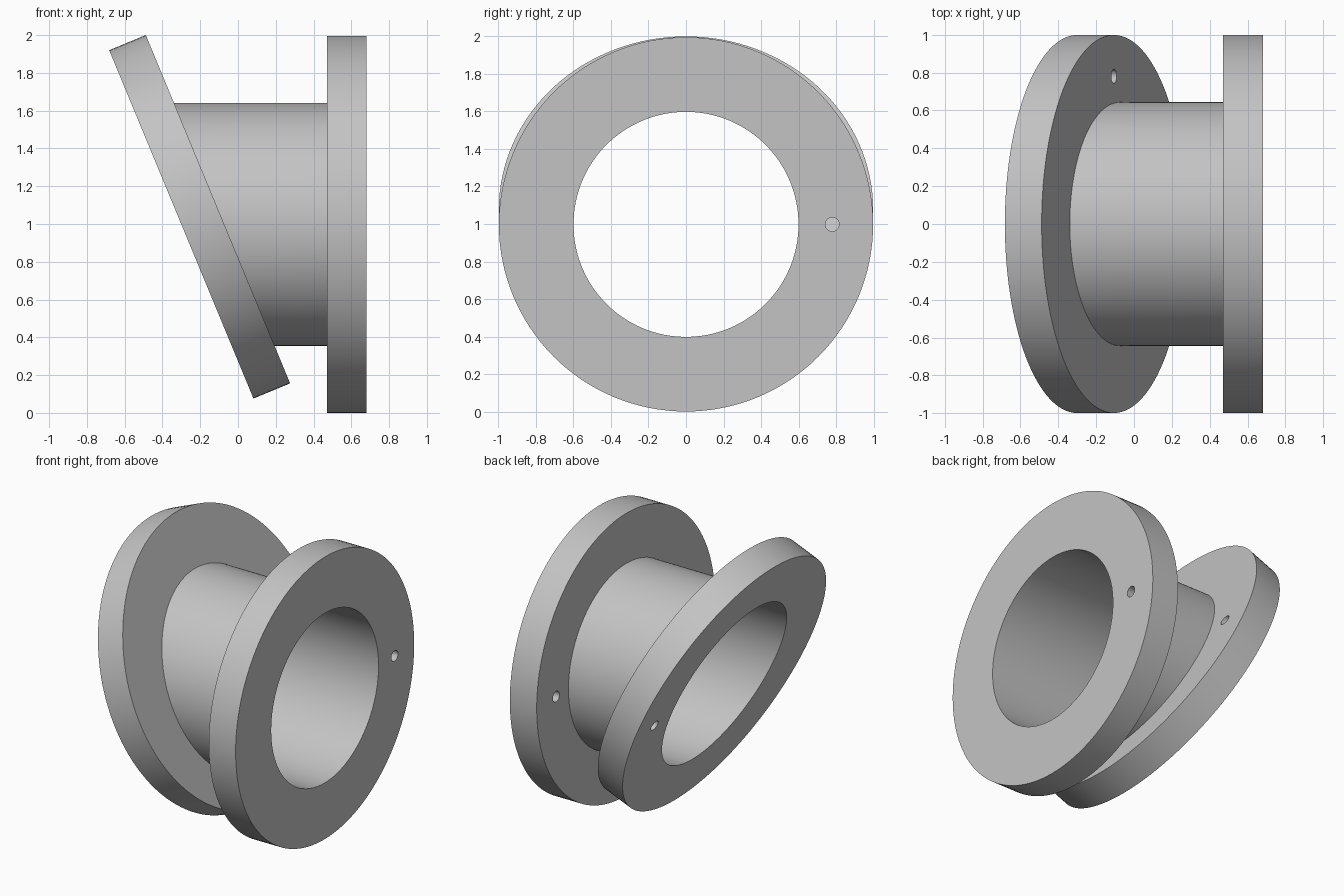
import bpy, bmesh, math
from mathutils import Matrix, Vector

if "Cube" in bpy.data.objects:
    bpy.data.objects.remove(bpy.data.objects["Cube"])

R, T = 0.998, 0.21            # flange radius and thickness
BORE, PIPE = 0.6, 0.643       # pipe inner and outer radius
PIN_R, PIN_Y = 0.037, 0.78    # locating hole
TILT = math.radians(22.5)
CZ = R                        # height of the pipe axis
X_TILT, X_END = -0.30, 0.68   # outer face centres of the two flanges


def cylinder(name, radius, x0, x1, frame, y=0.0, sides=128):
    """Cylinder along the local x axis of the given frame."""
    bm = bmesh.new()
    place = (frame @ Matrix.Translation(((x0 + x1) / 2, y, 0))
             @ Matrix.Rotation(math.pi / 2, 4, 'Y'))
    bmesh.ops.create_cone(bm, cap_ends=True, segments=sides, radius1=radius,
                          radius2=radius, depth=x1 - x0, matrix=place)
    mesh = bpy.data.meshes.new(name)
    bm.to_mesh(mesh)
    bm.free()
    obj = bpy.data.objects.new(name, mesh)
    bpy.context.collection.objects.link(obj)
    return obj


def combine(target, other, operation):
    """Apply a boolean and remove the helper."""
    bpy.context.view_layer.objects.active = target
    mod = target.modifiers.new("combine", 'BOOLEAN')
    mod.operation, mod.solver, mod.object = operation, 'EXACT', other
    bpy.ops.object.modifier_apply(modifier=mod.name)
    bpy.data.objects.remove(other, do_unlink=True)


straight = Matrix.Translation((0, 0, CZ))
tilted = (Matrix.Translation((X_TILT, 0, CZ))
          @ Matrix.Rotation(-TILT, 4, 'Y'))

# Pipe, cut off at the middle of the tilted flange
body = cylinder("flanged_pipe", PIPE, -0.9, X_END - T / 2, straight)
bm = bmesh.new()
bm.from_mesh(body.data)
cut = bmesh.ops.bisect_plane(
    bm, geom=bm.verts[:] + bm.edges[:] + bm.faces[:],
    plane_co=tilted @ Vector((T / 2, 0, 0)),
    plane_no=tilted.to_3x3() @ Vector((1, 0, 0)), clear_inner=True)
bmesh.ops.holes_fill(bm, edges=[e for e in bm.edges if e.is_boundary])
bmesh.ops.recalc_face_normals(bm, faces=bm.faces[:])
bm.to_mesh(body.data)
bm.free()

# Straight and tilted flanges
combine(body, cylinder("end_flange", R, X_END - T, X_END, straight), 'UNION')
combine(body, cylinder("tilted_flange", R, 0, T, tilted), 'UNION')

# Main bore and one locating hole in each flange
combine(body, cylinder("bore", BORE, -1.2, 1.2, straight), 'DIFFERENCE')
combine(body, cylinder("end_hole", PIN_R, X_END - T - 0.05, X_END + 0.05,
                       straight, PIN_Y, 32), 'DIFFERENCE')
combine(body, cylinder("tilted_hole", PIN_R, -0.05, T + 0.05,
                       tilted, PIN_Y, 32), 'DIFFERENCE')

# Plain grey finish, smooth round walls with sharp rims
grey = bpy.data.materials.new("grey")
grey.diffuse_color = (0.55, 0.55, 0.55, 1)
grey.use_nodes = True
grey.node_tree.nodes["Principled BSDF"].inputs["Base Color"].default_value = grey.diffuse_color
body.data.materials.clear()
body.data.materials.append(grey)
bpy.ops.object.select_all(action='DESELECT')
body.select_set(True)
bpy.context.view_layer.objects.active = body
bpy.ops.object.shade_smooth_by_angle(angle=math.radians(20))
